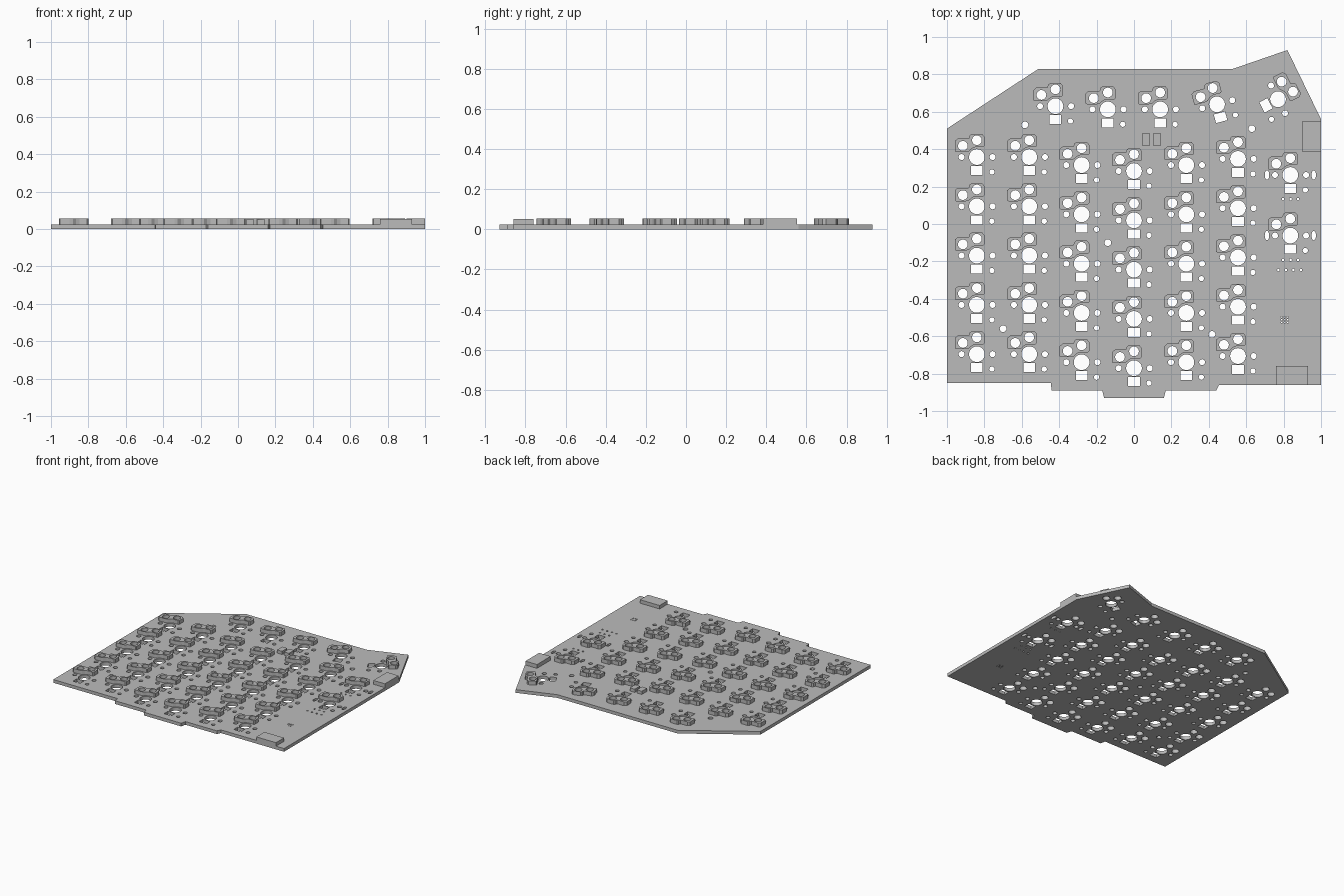
import bpy, bmesh
from math import sin, cos, radians, tau

cube = bpy.data.objects.get("Cube")
if cube:
    bpy.data.objects.remove(cube, do_unlink=True)

grey = bpy.data.materials.new("board grey")
grey.use_nodes = True
grey.diffuse_color = (0.5, 0.5, 0.5, 1)
grey.node_tree.nodes["Principled BSDF"].inputs["Base Color"].default_value = (0.5, 0.5, 0.5, 1)

BOARD_TOP, PART_TOP = 0.025, 0.055


def ellipse(x, y, rx, ry=None, n=24):
    ry = ry or rx
    return [(x + rx * cos(tau * i / n), y + ry * sin(tau * i / n)) for i in range(n)]


def rect(x, y, w, h):
    return [(x - w / 2, y - h / 2), (x + w / 2, y - h / 2),
            (x + w / 2, y + h / 2), (x - w / 2, y + h / 2)]


def place(points, key):
    """Move an outline from key space to its place on the board."""
    kx, ky, angle = key
    c, s = cos(radians(angle)), sin(radians(angle))
    return [(kx + x * c - y * s, ky + x * s + y * c) for x, y in points]


def slab(name, outlines, z0, z1):
    """Extruded sheet; outlines inside the first one become holes."""
    curve = bpy.data.curves.new(name, 'CURVE')
    curve.dimensions, curve.fill_mode = '2D', 'BOTH'
    curve.extrude = (z1 - z0) / 2
    for pts in outlines:
        spline = curve.splines.new('POLY')
        spline.points.add(len(pts) - 1)
        for p, (x, y) in zip(spline.points, pts):
            p.co = (x, y, 0, 1)
        spline.use_cyclic_u = True
    helper = bpy.data.objects.new(name + " curve", curve)
    bpy.context.collection.objects.link(helper)
    bpy.context.view_layer.update()
    graph = bpy.context.evaluated_depsgraph_get()
    mesh = bpy.data.meshes.new_from_object(helper.evaluated_get(graph))
    bpy.data.objects.remove(helper, do_unlink=True)
    bm = bmesh.new()
    bm.from_mesh(mesh)
    bmesh.ops.translate(bm, verts=bm.verts, vec=(0, 0, (z0 + z1) / 2))
    bmesh.ops.remove_doubles(bm, verts=bm.verts, dist=0.00001)
    bmesh.ops.recalc_face_normals(bm, faces=bm.faces)
    for f in bm.faces:
        f.smooth = False
    bm.to_mesh(mesh)
    bm.free()
    mesh.materials.clear()
    mesh.materials.append(grey)
    mesh.name = name
    obj = bpy.data.objects.new(name, mesh)
    bpy.context.collection.objects.link(obj)
    return obj


# Key positions: six staggered columns, a top row and two thumb keys
columns = [(-0.84, 0.358), (-0.56, 0.358), (-0.28, 0.315),
           (0, 0.283), (0.28, 0.315), (0.556, 0.348)]
keys = [(x, y - 0.2635 * row, 0) for x, y in columns for row in range(5)]
keys += [(-0.42, 0.63, 0), (-0.14, 0.613, 0), (0.14, 0.613, 0),
         (0.444, 0.64, 15), (0.77, 0.667, -63)]
thumbs = [(0.836, 0.262, 0), (0.836, -0.062, 0)]
keys += thumbs

# Holes of one key
pins = [ellipse(0, 0.09, 0.026), ellipse(-0.075, 0.06, 0.026)]
key_holes = pins + [ellipse(0, 0, 0.042, n=32), rect(0, -0.072, 0.062, 0.048),
                    ellipse(-0.082, 0, 0.016), ellipse(0.084, 0, 0.016),
                    ellipse(0.08, -0.08, 0.014)]
socket_outline = [(-0.118, 0.032), (-0.112, 0.027), (-0.06, 0.027), (-0.043, 0.031),
                  (-0.026, 0.046), (-0.008, 0.053), (0.034, 0.053), (0.041, 0.06),
                  (0.041, 0.108), (0.028, 0.123), (-0.028, 0.123), (-0.038, 0.116),
                  (-0.044, 0.099), (-0.102, 0.099), (-0.118, 0.086)]

# Board outline and all holes through it
outline = [(-1, 0.51), (-0.51, 0.83), (0.53, 0.83), (0.82, 0.93), (1, 0.56),
           (1, -0.86), (0.455, -0.86), (0.44, -0.89), (0.17, -0.89), (0.16, -0.93),
           (-0.16, -0.93), (-0.17, -0.89), (-0.44, -0.89), (-0.445, -0.85), (-1, -0.85)]
holes = [place(h, k) for k in keys for h in key_holes]
holes += [ellipse(x + side * 0.125, y, 0.012, 0.025) for x, y, _ in thumbs for side in (-1, 1)]
holes += [ellipse(x, y, 0.018) for x, y in
          [(-0.583, 0.53), (0.63, 0.51), (-0.14, -0.1), (-0.7, -0.56), (0.417, -0.59)]]
# Rows of small solder holes
for y, first, count in [(0.133, 0.797, 3), (-0.192, 0.797, 3), (-0.246, 0.772, 4)]:
    holes += [ellipse(first + 0.04 * i, y, 0.007, n=12) for i in range(count)]
holes += [ellipse(0.79 + 0.016 * i, -0.498 - 0.014 * j, 0.004, n=8)
          for i in range(3) for j in range(3)]
slab("circuit_board", [outline] + holes, 0, BOARD_TOP)

# Switch sockets
for i, key in enumerate(keys):
    slab(f"switch_socket_{i + 1}", [place(o, key) for o in [socket_outline] + pins],
         BOARD_TOP, PART_TOP)

# Connectors and small chips
slab("side_connector", [rect(0.95, 0.468, 0.1, 0.168)], BOARD_TOP, PART_TOP)
slab("front_connector", [rect(0.845, -0.81, 0.17, 0.1)], BOARD_TOP, 0.052)
for name, x in [("left_chip", 0.124), ("right_chip", 0.064)]:
    slab(name, [rect(x, 0.453, 0.043, 0.064)], BOARD_TOP, 0.05)
